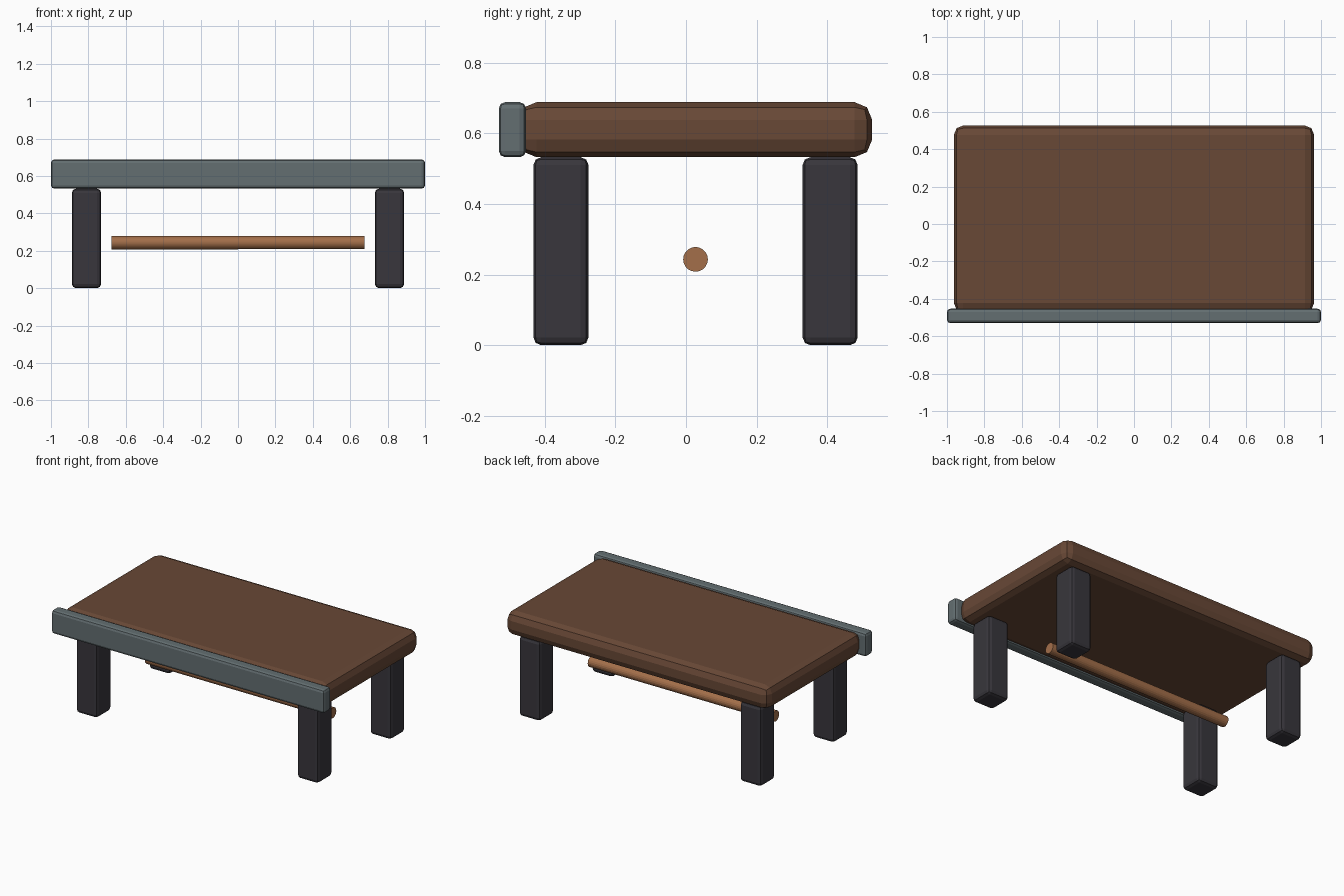
import bpy, bmesh, math
from mathutils import Matrix

if "Cube" in bpy.data.objects:
    bpy.data.objects.remove(bpy.data.objects["Cube"])


def material(name, rgb):
    m = bpy.data.materials.new(name)
    lin = [((c / 255 + 0.055) / 1.055) ** 2.4 for c in rgb]
    m.diffuse_color = (*lin, 1)
    m.use_nodes = True
    m.node_tree.nodes["Principled BSDF"].inputs["Base Color"].default_value = m.diffuse_color
    return m


WOOD = material("dark_brown_wood", (104, 72, 54))
STEEL = material("grey_steel", (99, 110, 113))
LEG = material("charcoal", (56, 54, 60))
COPPER = material("copper_brown", (164, 111, 74))


def finish(name, bm, mat):
    me = bpy.data.meshes.new(name)
    bm.to_mesh(me)
    bm.free()
    me.materials.append(mat)
    ob = bpy.data.objects.new(name, me)
    bpy.context.collection.objects.link(ob)
    return ob


def box(name, lo, hi, bevel, mat):
    """Bevelled box between two corners."""
    bm = bmesh.new()
    size = [b - a for a, b in zip(lo, hi)]
    mid = [(a + b) / 2 for a, b in zip(lo, hi)]
    bmesh.ops.create_cube(bm, size=1, matrix=Matrix.Translation(mid) @ Matrix.Diagonal((*size, 1)))
    ob = finish(name, bm, mat)
    mod = ob.modifiers.new("rounded_edges", 'BEVEL')
    mod.width = bevel
    mod.segments = 2
    return ob


CY = 0.027  # centre line of the table behind the front rail

# table top and front rail
box("table_top", (-0.963, CY - 0.5, 0.532), (0.963, CY + 0.5, 0.688), 0.05, WOOD)
box("front_rail", (-1, -0.53, 0.532), (1, -0.453, 0.688), 0.018, STEEL)

# four legs
for sx, side in ((-1, "left"), (1, "right")):
    for sy, end in ((-1, "front"), (1, "back")):
        x, y, h = sx * 0.81, CY + sy * 0.381, 0.078
        box(f"{end}_{side}_leg", (x - h, y - h, 0), (x + h, y + h, 0.532), 0.022, LEG)

# round stretcher bar under the top
bm = bmesh.new()
bmesh.ops.create_cone(bm, cap_ends=True, segments=20, radius1=0.035, radius2=0.035, depth=1.354,
                      matrix=Matrix.Translation((0, CY, 0.243)) @ Matrix.Rotation(math.pi / 2, 4, 'Y'))
finish("stretcher_bar", bm, COPPER)
